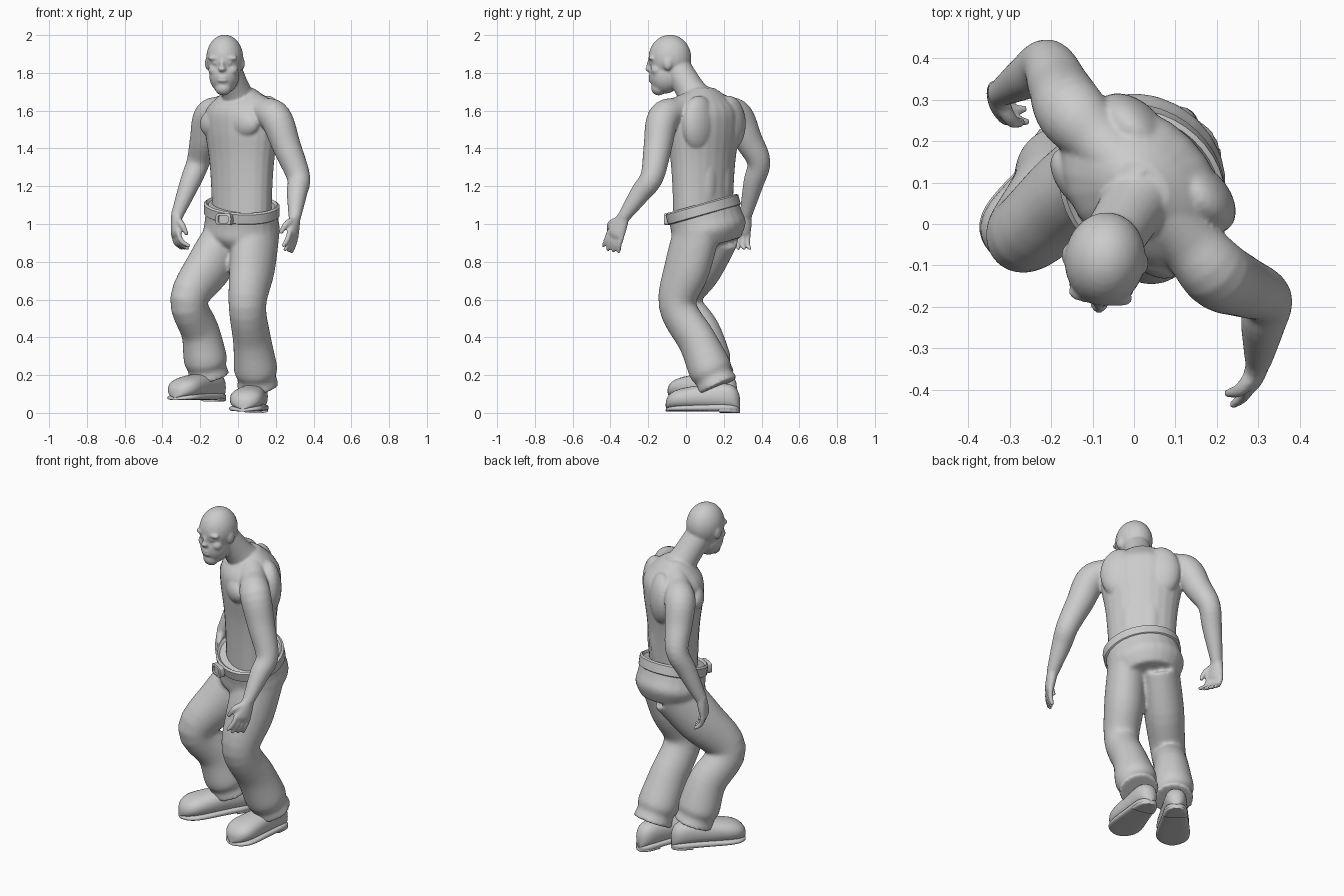
import bpy
import bmesh
from math import cos, sin, pi, copysign
from mathutils import Vector, Matrix

cube = bpy.data.objects.get("Cube")
if cube:
    bpy.data.objects.remove(cube, do_unlink=True)

UP = Vector((0, 0, 1))
LEFT = Vector((1, -1, 0)).normalized()       # the turned trunk's own left
FRONT = Vector((-1, -1, 0)).normalized()     # the turned trunk's own front
TILT = Vector((0, -.28, 1)).normalized()     # the waist dips towards the front
CENTRE = Vector((.02, .09, 0))
WAIST = CENTRE + UP * 1.08
HEAD_FRONT = Vector((-.13, -1, 0)).normalized()
HEAD_LEFT = HEAD_FRONT.cross(-UP)
HEAD = Vector((-.07, -.085, 0))


def oval(point, width, depth=1.0):
    """One ring: position, half width and half depth (given as a ratio)."""
    return (*point, width, width * depth)


def spline(points, steps):
    """Catmull-Rom curve through tuples of any length."""
    rows = []
    last = len(points) - 1
    for i in range(last):
        quad = (points[max(i - 1, 0)], points[i], points[i + 1], points[min(i + 2, last)])
        for k in range(steps):
            t = k / steps
            rows.append([b + t / 2 * (c - a + t * (2 * a - 5 * b + 4 * c - d + t * (3 * (b - c) + d - a)))
                         for a, b, c, d in zip(*quad)])
    return rows + [points[-1]]


def loft(bm, points, side=LEFT, axis=None, power=1.0, steps=5, seg=24):
    """Skin a row of ovals, each square to the axis or else to the path."""
    rows = spline(points, steps)
    centres = [Vector(row[:3]) for row in rows]
    rings = []
    for i, (*_, width, depth) in enumerate(rows):
        t = axis or (centres[min(i + 1, len(rows) - 1)] - centres[max(i - 1, 0)]).normalized()
        u = (side - t * side.dot(t)).normalized()
        v = t.cross(u)
        ring = []
        for k in range(seg):
            c, s = (copysign(abs(w) ** power, w) for w in (cos(2 * pi * k / seg), sin(2 * pi * k / seg)))
            ring.append(bm.verts.new(centres[i] + u * c * width + v * s * depth))
        rings.append(ring)
    for lower, upper in zip(rings, rings[1:]):
        for k in range(seg):
            bm.faces.new((lower[k - 1], lower[k], upper[k], upper[k - 1]))
    bm.faces.new(rings[0][::-1])
    bm.faces.new(rings[-1])


def blob(bm, location, radii, left, front):
    turn = Matrix((left, front, UP)).transposed().to_4x4()
    bmesh.ops.create_uvsphere(bm, u_segments=24, v_segments=16, radius=1,
                              matrix=Matrix.Translation(location) @ turn @ Matrix.Diagonal((*radii, 1)))


def muscle(bm, l, f, z, *radii):
    blob(bm, CENTRE + LEFT * l + FRONT * f + UP * z, radii, LEFT, FRONT)


def feature(bm, l, f, z, *radii):
    blob(bm, HEAD + HEAD_LEFT * l + HEAD_FRONT * f + UP * z, radii, HEAD_LEFT, HEAD_FRONT)


def finish(name, bm, voxel=None):
    """Make the object; with a voxel size, melt its pieces into one skin."""
    bmesh.ops.recalc_face_normals(bm, faces=bm.faces)
    mesh = bpy.data.meshes.new(name)
    bm.to_mesh(mesh)
    bm.free()
    obj = bpy.data.objects.new(name, mesh)
    bpy.context.collection.objects.link(obj)
    if voxel:
        remesh = obj.modifiers.new("Blend", 'REMESH')
        remesh.mode = 'VOXEL'
        remesh.voxel_size = voxel
        remesh.use_smooth_shade = True
        relax = obj.modifiers.new("Relax", 'SMOOTH')
        relax.iterations = 8
    else:
        bpy.ops.object.select_all(action='DESELECT')
        obj.select_set(True)
        bpy.context.view_layer.objects.active = obj
        bpy.ops.object.shade_smooth_by_angle(angle=pi / 4)


def arm(bm, shoulder, elbow, wrist):
    """Run from the neck over the shoulder slope down to the wrist."""
    shoulder, elbow, wrist = map(Vector, (shoulder, elbow, wrist))
    neck = CENTRE + UP * 1.66
    loft(bm, [oval(neck, .075), oval(neck.lerp(shoulder, .6), .075), oval(shoulder, .085),
              oval(shoulder.lerp(elbow, .5), .075), oval(elbow, .062),
              oval(elbow.lerp(wrist, .4), .054), oval(wrist, .032)], FRONT)


def hand(bm, wrist, along, index_side, palm_sign, curl):
    wrist, d, s = Vector(wrist), Vector(along).normalized(), Vector(index_side)
    s = (s - d * s.dot(d)).normalized()
    n = d.cross(s) * palm_sign
    loft(bm, [oval(wrist - d * .02, .03), oval(wrist + d * .04, .045, .6),
              oval(wrist + d * .09, .05, .45), oval(wrist + d * .11, .035, .4)], s)
    for i in range(4):
        base = wrist + d * .09 + s * .027 * (i - 1.5)
        reach = 1.2 - abs(i - 2) / 10
        joint = base + (d * .045 + n * curl * .3) * reach
        tip = base + (d * (.1 - curl / 2) + n * curl + s * .006 * (i - 1.5)) * reach
        loft(bm, [oval(base, .014), oval(joint, .014), oval(tip, .01)], s, seg=12)
    root = wrist + (d + s) * .025
    knuckle = root + (d + s) * .035 + n * .015
    tip = knuckle + d * .05 + n * .03
    loft(bm, [oval(root, .02), oval(knuckle, .017), oval(tip, .011)], n, seg=12)


def leg(bm, hip, knee, shin, hem):
    hip, knee, shin, hem = map(Vector, (hip, knee, shin, hem))
    loft(bm, [oval(hip, .105, 1.3), oval(hip.lerp(knee, .5), .11, 1.2), oval(knee, .095, 1.1),
              oval(shin, .097, 1.1), oval(shin.lerp(hem, .6), .115),
              oval(shin.lerp(hem, .8), .102), oval(hem, .112)])


def shoe(label, heel, toe):
    heel, toe = Vector(heel), Vector(toe)
    side = (toe - heel).cross(UP).normalized()

    def shell(name, rise, bottom, rim, stop, power):
        """Round both ends, widen to the ball, lower towards the toe."""
        bm = bmesh.new()
        rings = []
        for i in range(1, stop):
            t = (1 - cos(pi * i / 24)) / 2
            end = (1 - (2 * t - 1) ** 6) ** .5
            width = (.06 + .03 * sin(t * t * pi / 1.3) + rim) * end
            height = rise * (1 - t * t / 3) * (.3 + end * .7)
            rings.append((*(heel.lerp(toe, t) + UP * (bottom + height)), width, height))
        loft(bm, rings, side, (toe - heel).normalized(), power, steps=1)
        finish(label + name, bm)

    shell("_shoe_upper", .07, .02, 0, 24, .85)
    shell("_shoe_sole", .02, .008, .004, 24, .6)
    shell("_shoe_heel", .015, 0, .002, 9, .6)


# Bare trunk with chest and back muscles
skin = bmesh.new()
trunk = ((1, .18), (1.2, .187), (1.35, .2), (1.5, .225), (1.6, .22), (1.67, .15), (1.72, .07))
loft(skin, [oval(CENTRE + UP * z, r, .72) for z, r in trunk], axis=UP)
for sign in (-1, 1):
    muscle(skin, sign * .1, .09, 1.53, .11, .06, .08)      # chest
    muscle(skin, sign * .11, -.08, 1.53, .11, .07, .15)    # shoulder blade
    muscle(skin, sign * .05, -.09, 1.25, .06, .045, .2)    # lower back

# Arms and hands
left_wrist, right_wrist = (.3, -.335, 1.03), (-.325, .315, 1.04)
arm(skin, (.2, -.12, 1.56), (.32, -.18, 1.25), left_wrist)
arm(skin, (-.15, .27, 1.57), (-.21, .385, 1.33), right_wrist)
hand(skin, left_wrist, (-.1, -.4, -.9), (-.4, -.8, .3), 1, .025)
hand(skin, right_wrist, (-.05, -.25, -1), (.3, -.9, .2), -1, .06)

# Neck, skull and face
loft(skin, [oval((.02, .08, 1.62), .11), oval((-.01, .03, 1.7), .08), oval((-.06, -.05, 1.83), .075)], HEAD_LEFT)
feature(skin, 0, 0, 1.88, .098, .114, .122)         # skull
feature(skin, 0, .025, 1.79, .08, .085, .1)         # jaw
feature(skin, 0, .06, 1.72, .045, .04, .04)         # bearded chin
feature(skin, 0, .112, 1.82, .021, .02, .015)       # nose tip
feature(skin, 0, .105, 1.845, .012, .02, .03)       # nose bridge
for z in (1.76, 1.777):
    feature(skin, 0, .099, z, .03, .016, .01)       # lips
for sign in (-1, 1):
    feature(skin, sign * .04, .088, 1.878, .04, .022, .014)   # brow
    feature(skin, sign * .045, .064, 1.815, .035, .032, .03)  # cheek
    feature(skin, sign * .036, .094, 1.852, .016, .012, .008) # eye
    feature(skin, sign * .092, 0, 1.85, .014, .025, .036)     # ear
finish("upper_body", skin, .0065)

# Loose trousers: seat and two bent legs
cloth = bmesh.new()
seat = ((.02, .2), (-.06, .205), (-.13, .21), (-.2, .16))
loft(cloth, [oval(WAIST + TILT * h, r, .9) for h, r in seat], axis=TILT)
leg(cloth, (.1, .06, .97), (.05, -.045, .57), (.075, .06, .38), (.105, .17, .14))
leg(cloth, (-.04, .17, .96), (-.26, -.02, .6), (-.2, .08, .43), (-.155, .15, .19))
finish("trousers", cloth, .01)

# Tilted belt with a square buckle
belt = bmesh.new()
band = ((-.035, .2), (-.028, .213), (.022, .213), (.03, .2), (.01, .18))
loft(belt, [oval(WAIST + TILT * h, r, .88) for h, r in band], axis=TILT, steps=1, seg=40)
finish("belt", belt)
buckle = bmesh.new()
spot = Vector((-.065, -.07, 1.025))
facing = Vector((-.5, -1, 0)).normalized()
plate = ((0, .045), (.03, .045), (.033, .04), (.033, .03), (.025, .028))
loft(buckle, [oval(spot + facing * h, r, .7) for h, r in plate], axis=facing, power=.4, steps=1)
finish("belt_buckle", buckle)

# Work shoes: rounded upper, sole and heel block
shoe("left", (.115, .285, 0), (.025, -.105, 0))
shoe("right", (-.085, .26, .06), (-.335, -.08, .06))
